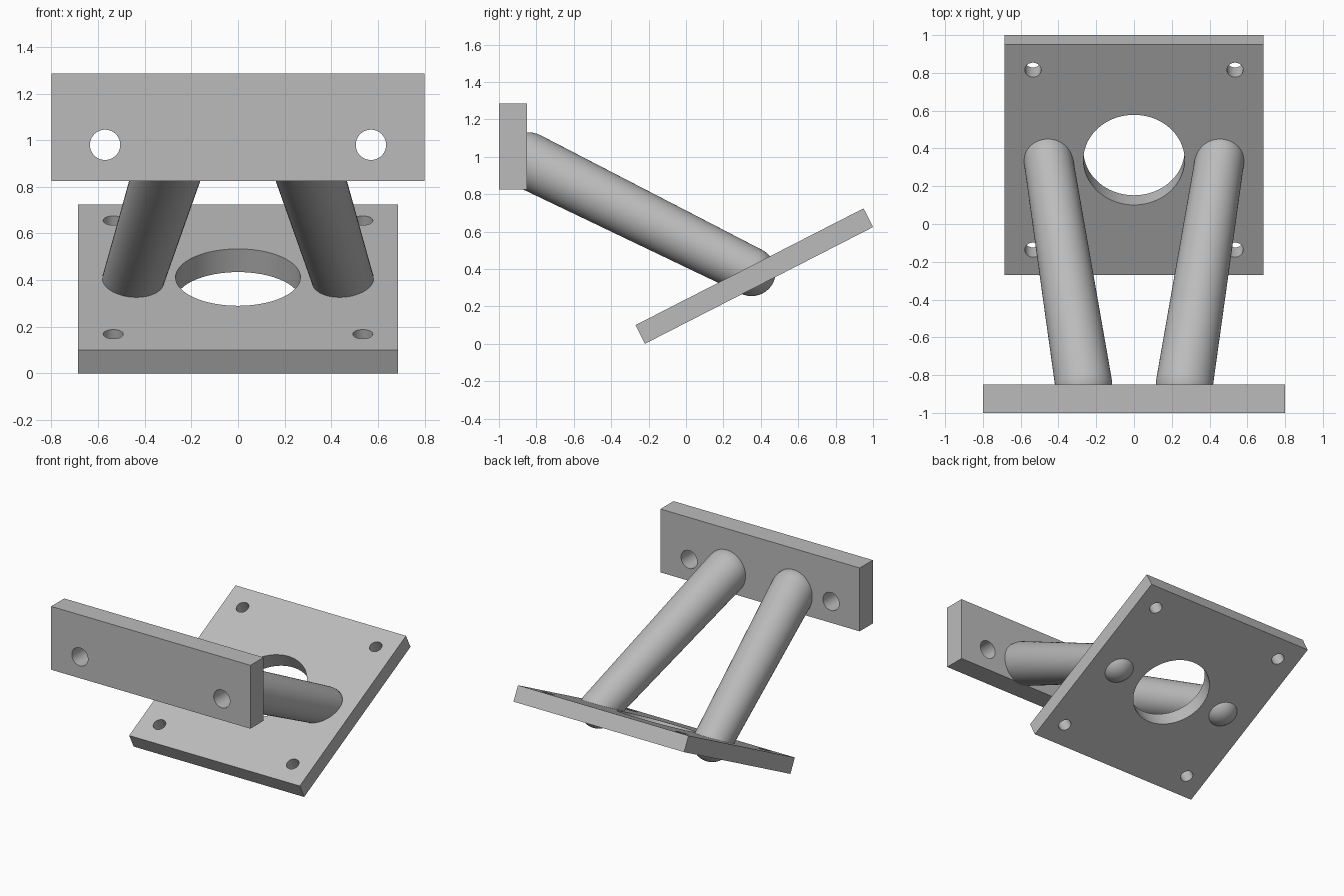
import bpy, bmesh, math
from mathutils import Matrix, Vector

if "Cube" in bpy.data.objects:
    bpy.data.objects.remove(bpy.data.objects["Cube"], do_unlink=True)

GREY = (0.5, 0.5, 0.5, 1.0)
mat = bpy.data.materials.new("plain grey")
mat.use_nodes = True
mat.diffuse_color = GREY
mat.node_tree.nodes["Principled BSDF"].inputs["Base Color"].default_value = GREY


def add_object(name, bm):
    bmesh.ops.recalc_face_normals(bm, faces=bm.faces)
    mesh = bpy.data.meshes.new(name)
    bm.to_mesh(mesh)
    bm.free()
    obj = bpy.data.objects.new(name, mesh)
    obj.data.materials.append(mat)
    bpy.context.collection.objects.link(obj)
    return obj


def activate(obj):
    bpy.ops.object.select_all(action="DESELECT")
    obj.select_set(True)
    bpy.context.view_layer.objects.active = obj


def drilled_plate(name, size, holes, location, tilt):
    """Box with round holes (x, y, radius) along its local z, then tilted about x."""
    bm = bmesh.new()
    bmesh.ops.create_cube(bm, size=1, matrix=Matrix.Diagonal((*size, 1)))
    plate = add_object(name, bm)
    bm = bmesh.new()
    for x, y, radius in holes:
        bmesh.ops.create_cone(bm, cap_ends=True, segments=64, radius1=radius,
                              radius2=radius, depth=size[2] * 3,
                              matrix=Matrix.Translation((x, y, 0)))
    cutter = add_object(name + "_cutter", bm)
    cutter.hide_render = True
    mod = plate.modifiers.new("holes", "BOOLEAN")
    mod.operation = "DIFFERENCE"
    mod.solver = "EXACT"
    mod.object = cutter
    activate(plate)
    bpy.ops.object.modifier_apply(modifier=mod.name)
    bpy.data.objects.remove(cutter, do_unlink=True)
    plate.location = location
    plate.rotation_euler.x = tilt
    bpy.ops.object.shade_smooth_by_angle(angle=math.radians(30))


def tapered_strut(name, start, end, r_start, r_end):
    """Round-ended tapered rod, lathed about z and aimed from start to end."""
    axis = end - start
    steps = 12
    arc = [math.pi / 2 * i / steps for i in range(steps + 1)]
    profile = [(r_start * math.sin(a), -r_start * math.cos(a)) for a in arc]
    profile += [(r_end * math.cos(a), axis.length + r_end * math.sin(a)) for a in arc]
    bm = bmesh.new()
    verts = [bm.verts.new((x, 0, z)) for x, z in profile]
    edges = [bm.edges.new(pair) for pair in zip(verts, verts[1:])]
    bmesh.ops.spin(bm, geom=verts + edges, cent=(0, 0, 0), axis=(0, 0, 1),
                   angle=math.tau, steps=64)
    bmesh.ops.remove_doubles(bm, verts=bm.verts, dist=0.0001)
    strut = add_object(name, bm)
    strut.location = start
    strut.rotation_euler = axis.to_track_quat("Z", "Y").to_euler()
    activate(strut)
    bpy.ops.object.shade_smooth_by_angle(angle=math.radians(40))


# Upright mounting plate with two bolt holes
drilled_plate("mounting_plate", (1.6, 0.46, 0.15),
              [(side * 0.57, -0.075, 0.065) for side in (-1, 1)],
              (0, -0.925, 1.055), math.pi / 2)

# Tilted square plate with a central bore and four corner holes
corners = [(sx * 0.535, sy * 0.535, 0.043) for sx in (-1, 1) for sy in (-1, 1)]
drilled_plate("tilted_plate", (1.37, 1.37, 0.112), [(0, 0, 0.268)] + corners,
              (0, 0.365, 0.362), math.radians(27.1))

# Pair of splayed struts joining the plates
for side, label in ((1, "left"), (-1, "right")):
    tapered_strut(label + "_strut", Vector((side * 0.267, -0.845, 0.98)),
                  Vector((side * 0.455, 0.35, 0.385)), 0.151, 0.13)
